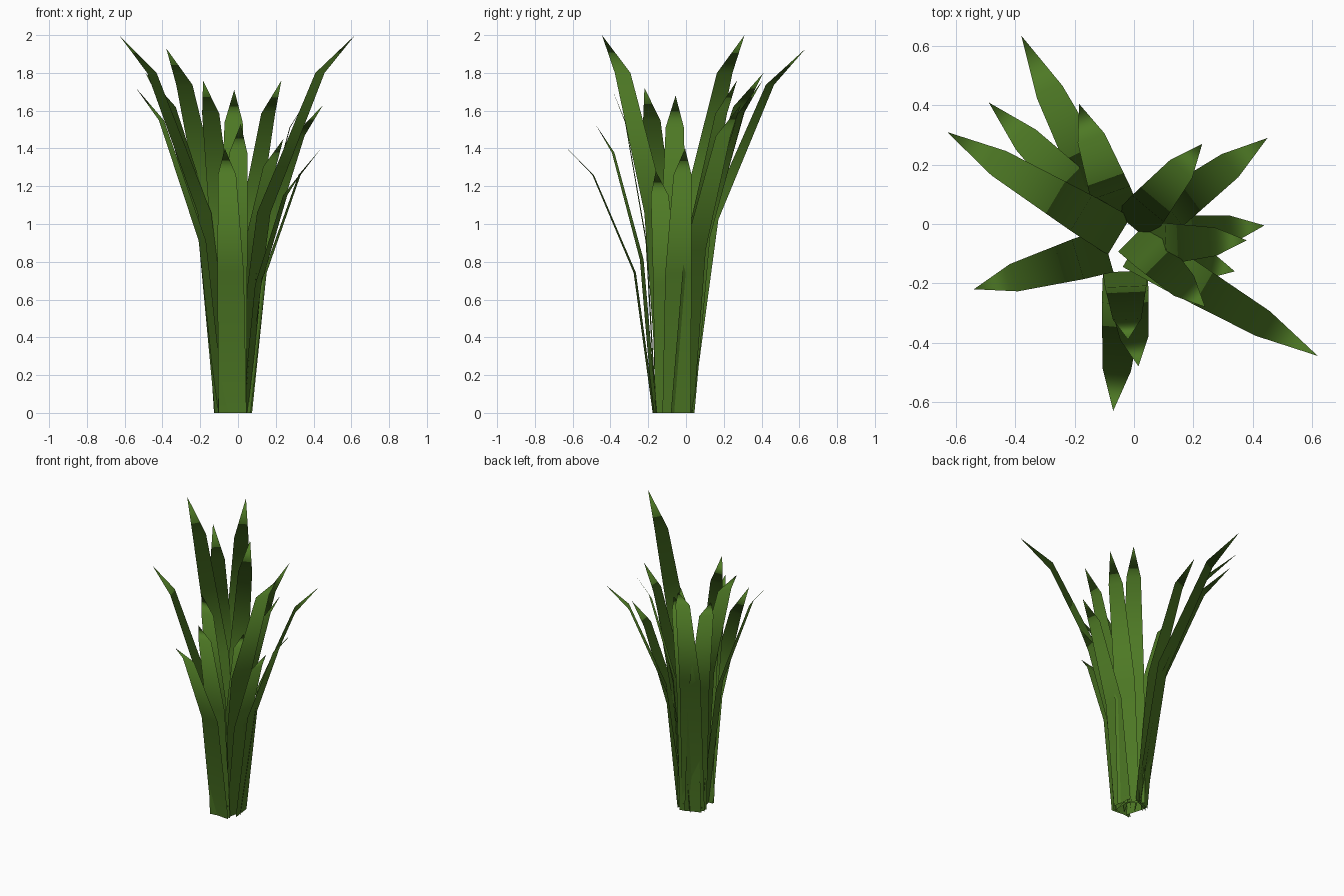
import bpy
from mathutils import Vector

cube = bpy.data.objects.get("Cube")
if cube:
    bpy.data.objects.remove(cube, do_unlink=True)

# Leaf colour
green = bpy.data.materials.new("leaf_green")
green.use_nodes = True
colour = (0.075, 0.19, 0.018, 1)
green.diffuse_color = colour
shader = green.node_tree.nodes["Principled BSDF"]
shader.inputs["Base Color"].default_value = colour
shader.inputs["Roughness"].default_value = 0.8

# Rows shared by all blades: outward fraction, height fraction, half width
ROWS = [(0, 0, 0.075), (0.22, 0.53, 0.07), (0.7, 0.9, 0.048)]


def blade(name, root, tip):
    """Flat arching ribbon from its root to a pointed tip."""
    start, end = Vector((*root, 0)), Vector(tip)
    run = Vector((end.x - start.x, end.y - start.y, 0))
    side = Vector((-run.y, run.x, 0)).normalized()
    verts, faces = [], []
    for out, up, half in ROWS:
        centre = start + run * out + Vector((0, 0, end.z * up))
        verts += [centre - side * half, centre + side * half]
    verts.append(end)
    for i in range(0, 2 * len(ROWS) - 2, 2):
        faces.append((i, i + 2, i + 3, i + 1)[::-1])
    last = 2 * len(ROWS) - 2
    faces.append((last, last + 1, last + 2)[::-1])
    faces = [f[::-1] for f in faces]
    # Upper side of the leaf faces the middle of the clump
    mesh = bpy.data.meshes.new(name)
    mesh.from_pydata(verts, [], faces)
    mesh.update()
    if mesh.polygons[-1].normal.z < 0:
        mesh.flip_normals()
    mesh.shade_smooth()
    mesh.materials.append(green)
    bpy.context.collection.objects.link(bpy.data.objects.new(name, mesh))


# Root (x, y) and tip (x, y, z) of each blade
BLADES = {
    "back_right_tall": ((-0.05, -0.04), (-0.63, 0.31, 2.0)),
    "back_right_mid": ((-0.07, -0.01), (-0.49, 0.41, 1.8)),
    "back_right_inner": ((-0.06, 0.0), (-0.38, 0.635, 1.93)),
    "back_upright": ((-0.05, 0.02), (-0.185, 0.405, 1.76)),
    "back_left_inner": ((-0.005, -0.01), (0.23, 0.27, 1.76)),
    "back_left_outer": ((0.03, -0.02), (0.45, 0.29, 1.63)),
    "left_low": ((0.06, -0.05), (0.44, -0.005, 1.4)),
    "left_high": ((0.03, -0.07), (0.38, -0.055, 1.68)),
    "left_short": ((0.04, -0.09), (0.34, -0.16, 1.28)),
    "front_left_tall": ((0.0, -0.08), (0.62, -0.445, 2.0)),
    "front_left_short": ((0.0, -0.04), (0.24, -0.28, 1.45)),
    "front_low": ((-0.03, -0.17), (-0.07, -0.63, 1.4)),
    "front_mid": ((-0.03, -0.165), (0.015, -0.48, 1.53)),
    "front_upright": ((-0.03, -0.16), (-0.02, -0.39, 1.71)),
    "right_outer": ((-0.09, -0.09), (-0.54, -0.22, 1.72)),
}
for place, (root, tip) in BLADES.items():
    blade(place + "_blade", root, tip)
